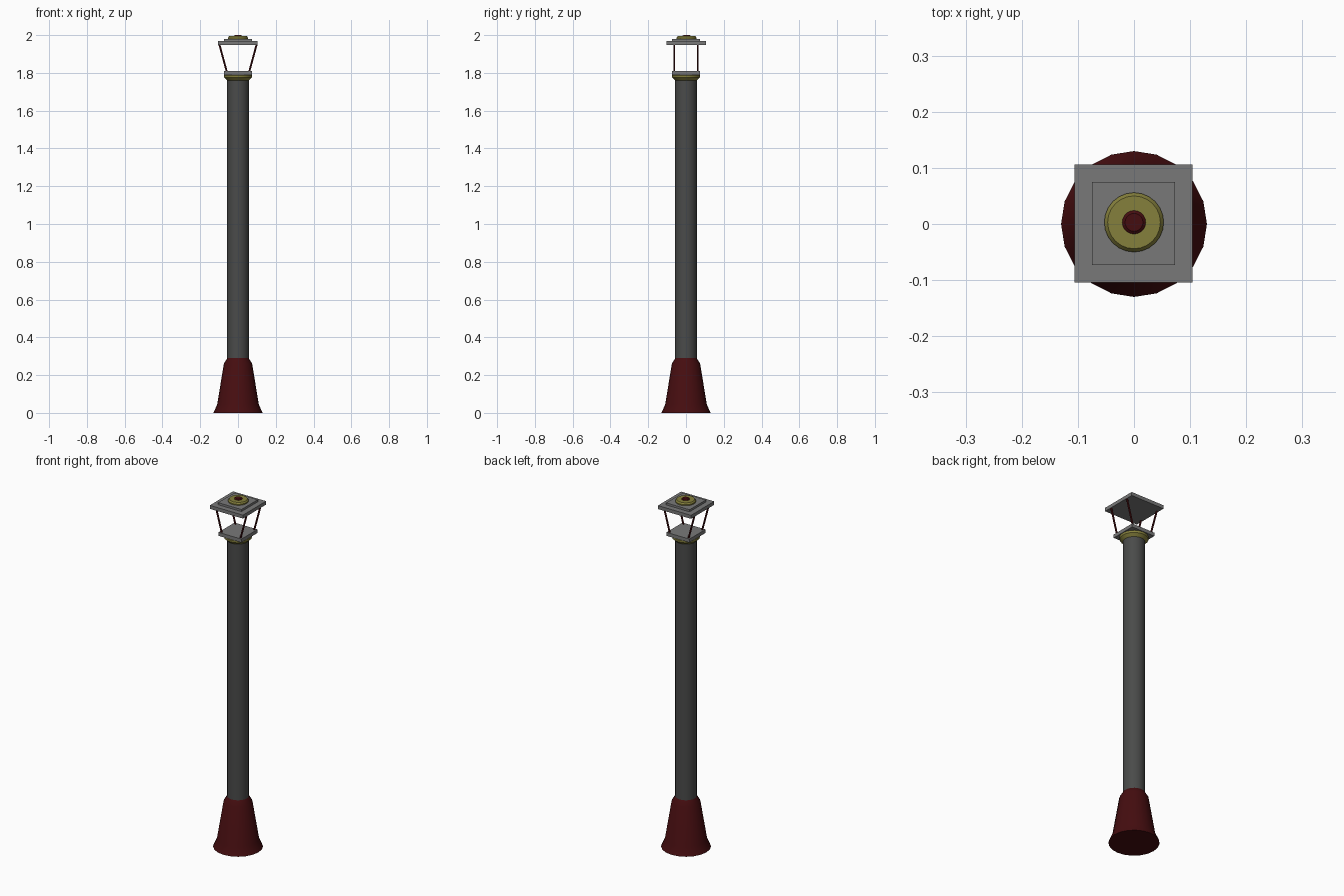
import bpy, bmesh, math
from mathutils import Vector

if "Cube" in bpy.data.objects:
    bpy.data.objects.remove(bpy.data.objects["Cube"])


def material(name, rgb):
    m = bpy.data.materials.new(name)
    m.diffuse_color = (*rgb, 1)
    m.use_nodes = True
    m.node_tree.nodes["Principled BSDF"].inputs["Base Color"].default_value = m.diffuse_color
    return m


red = material("dark_red", (0.06, 0.004, 0.005))
olive = material("olive", (0.235, 0.215, 0.045))
iron = material("dark_iron", (0.068, 0.07, 0.068))
steel = material("mid_grey", (0.19, 0.19, 0.19))


def finish(name, bm, mat=None, smooth=False):
    bmesh.ops.recalc_face_normals(bm, faces=bm.faces)
    me = bpy.data.meshes.new(name)
    for f in bm.faces:
        f.smooth = smooth
    bm.to_mesh(me)
    bm.free()
    if smooth:
        me.set_sharp_from_angle(angle=math.radians(30))
    if mat:
        me.materials.append(mat)
    ob = bpy.data.objects.new(name, me)
    bpy.context.collection.objects.link(ob)
    return ob


def lathe(name, profile, mat=None, sides=20, centre=(0, 0)):
    """Closed turned solid from (radius, z) points."""
    bm = bmesh.new()
    rings = []
    for r, z in profile:
        rings.append([bm.verts.new((centre[0] + r * math.cos(i * math.tau / sides),
                                    centre[1] + r * math.sin(i * math.tau / sides), z))
                      for i in range(sides)])
    for a, b in zip(rings, rings[1:]):
        for i in range(sides):
            j = (i + 1) % sides
            bm.faces.new((a[i], a[j], b[j], b[i]))
    bm.faces.new(rings[0])
    bm.faces.new(rings[-1])
    return finish(name, bm, mat, True)


def plate(name, half, z0, z1, centre=(0, 0)):
    bm = bmesh.new()
    bmesh.ops.create_cube(bm, size=1)
    for v in bm.verts:
        v.co = (centre[0] + v.co.x * 2 * half, centre[1] + v.co.y * 2 * half,
                z1 if v.co.z > 0 else z0)
    return finish(name, bm, steel)


def rod(name, p, q, radius, mat):
    p, q = Vector(p), Vector(q)
    bm = bmesh.new()
    bmesh.ops.create_cone(bm, cap_ends=True, segments=10, radius1=radius,
                          radius2=radius, depth=(q - p).length)
    ob = finish(name, bm, mat, True)
    ob.location = (p + q) / 2
    ob.rotation_euler = (q - p).to_track_quat('Z', 'Y').to_euler()
    return ob


# flared base, pole and collar
lathe("base", [(0.13, 0), (0.11, 0.045), (0.075, 0.26), (0.057, 0.29)], red)
lathe("pole", [(0.057, 0.27), (0.057, 1.77)], iron)
lathe("collar", [(0.057, 1.76), (0.073, 1.775), (0.074, 1.787), (0.066, 1.792)], olive)

# lantern floor and four posts leaning outward along x
plate("lantern_floor", 0.073, 1.79, 1.81)
for sx in (-1, 1):
    for sy in (-1, 1):
        rod("lantern_post", (sx * 0.059, sy * 0.062, 1.805),
            (sx * 0.099, sy * 0.062, 1.952), 0.005, red)

# stepped roof with turned cap and knob
c = (-0.001, 0.001)
plate("roof", 0.105, 1.948, 1.968, c)
plate("roof_step", 0.074, 1.968, 1.98, c)
lathe("roof_cap", [(0.053, 1.979), (0.053, 1.986), (0.047, 1.994)], olive, 24, (0, 0.003))
lathe("roof_knob", [(0.021, 1.99), (0.021, 1.996), (0.016, 2.0)], red, 20, (0, 0.003))
